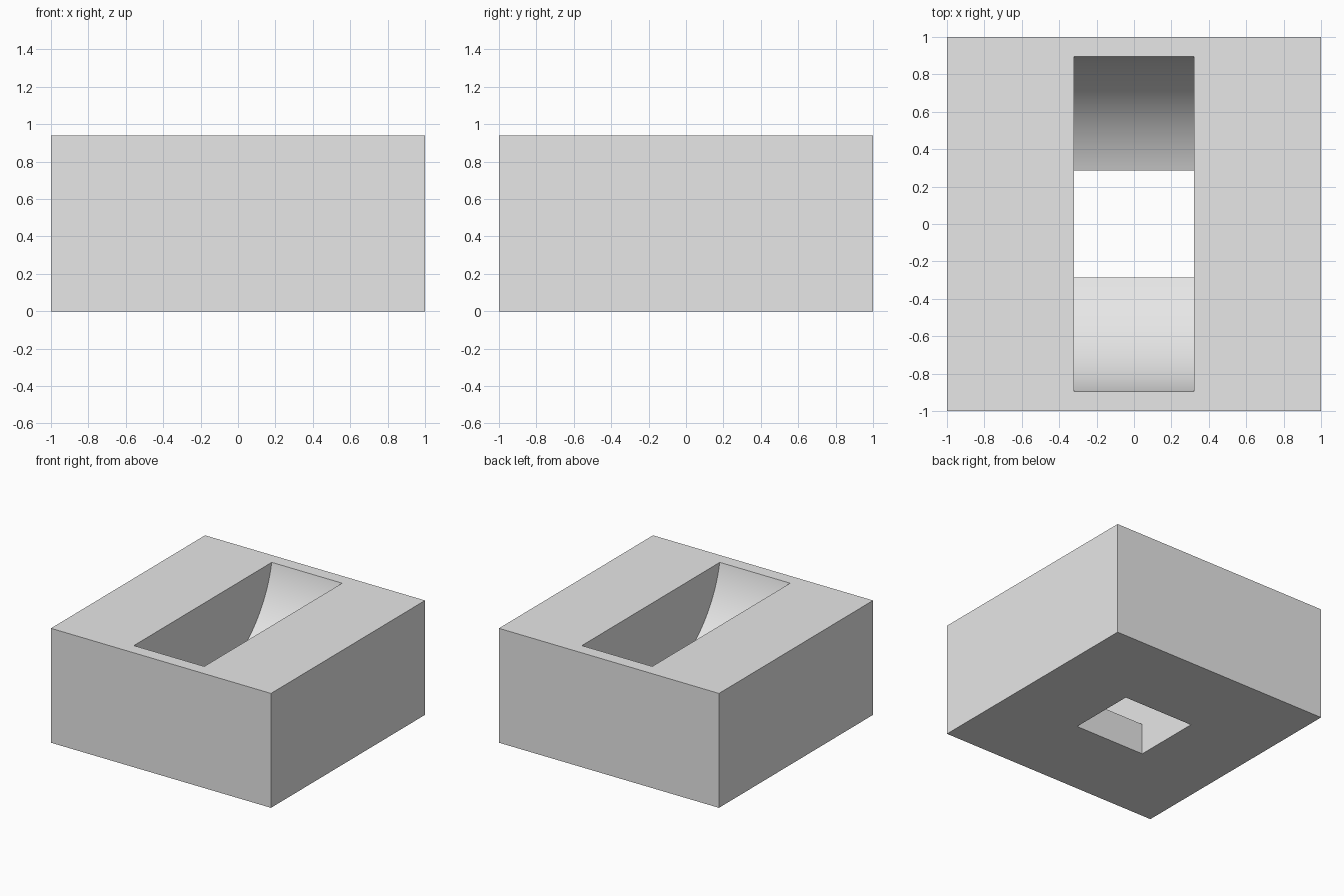
import bpy, bmesh, math

cube = bpy.data.objects.get("Cube")
if cube:
    bpy.data.objects.remove(cube, do_unlink=True)

HEIGHT = 0.94
SLOT_HALF = 0.32      # half width of the slot along x
HOLE_HALF = 0.285     # half length of the bottom opening along y
AXIS_Z, RADIUS = 1.125, 0.914   # scoop arc
STEPS = 48

grey = bpy.data.materials.new("plain_grey")
grey.use_nodes = True
grey.diffuse_color = (0.8, 0.8, 0.8, 1)
grey.node_tree.nodes["Principled BSDF"].inputs["Base Color"].default_value = (0.8, 0.8, 0.8, 1)


def prism(name, profile, half_width):
    """Extrude a closed (y, z) profile along x, centred on x = 0."""
    bm = bmesh.new()
    face = bm.faces.new([bm.verts.new((-half_width, y, z)) for y, z in profile])
    grown = bmesh.ops.extrude_face_region(bm, geom=[face])["geom"]
    bmesh.ops.translate(bm, vec=(2 * half_width, 0, 0),
                        verts=[v for v in grown if isinstance(v, bmesh.types.BMVert)])
    bmesh.ops.recalc_face_normals(bm, faces=bm.faces)
    mesh = bpy.data.meshes.new(name)
    bm.to_mesh(mesh)
    bm.free()
    mesh.materials.append(grey)
    obj = bpy.data.objects.new(name, mesh)
    bpy.context.collection.objects.link(obj)
    return obj


# Solid block
block = prism("slotted_block", [(-1, 0), (1, 0), (1, HEIGHT), (-1, HEIGHT)], 1)

# Slot cutter: straight opening below, wheel-shaped scoop above
start = math.asin(HOLE_HALF / RADIUS)
angles = [start + (math.pi / 2 - start) * i / STEPS for i in range(STEPS + 1)]
half = [(HOLE_HALF, -0.1)]
half += [(RADIUS * math.sin(a), AXIS_Z - RADIUS * math.cos(a)) for a in angles]
cutter = prism("slot_cutter", half + [(-y, z) for y, z in reversed(half)], SLOT_HALF)
cutter.hide_render = True

# Cut the slot through the block
cut = block.modifiers.new("slot", "BOOLEAN")
cut.operation = "DIFFERENCE"
cut.solver = "EXACT"
cut.object = cutter
bpy.context.view_layer.objects.active = block
block.select_set(True)
bpy.ops.object.modifier_apply(modifier=cut.name)
bpy.data.objects.remove(cutter, do_unlink=True)

# Smooth scoop, sharp block edges
bpy.ops.object.shade_smooth_by_angle(angle=math.radians(30))
